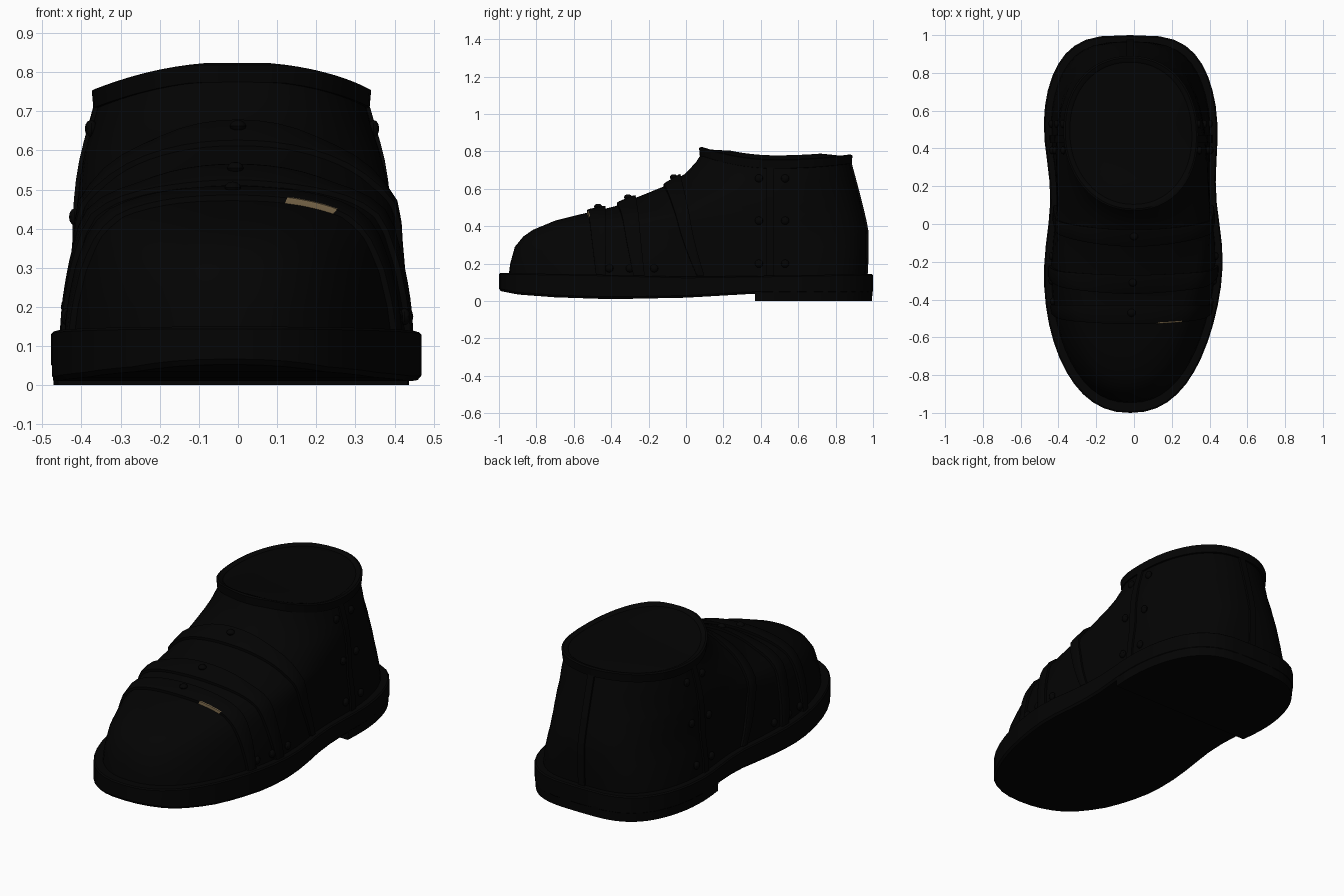
import bpy, bmesh
from math import sin, cos, pi, exp, radians
from mathutils import Vector

if "Cube" in bpy.data.objects:
    bpy.data.objects.remove(bpy.data.objects["Cube"])


def material(name, rgb):
    m = bpy.data.materials.new(name)
    m.use_nodes = True
    m.diffuse_color = (*rgb, 1)
    node = m.node_tree.nodes["Principled BSDF"]
    node.inputs["Base Color"].default_value = (*rgb, 1)
    node.inputs["Roughness"].default_value = 0.8
    return m


BLACK = material("black leather", (0.001, 0.001, 0.001))
TAN = material("tan lining", (0.17, 0.12, 0.06))


def finish(name, bm, mat=BLACK):
    bmesh.ops.remove_doubles(bm, verts=bm.verts, dist=0.0005)
    bmesh.ops.recalc_face_normals(bm, faces=bm.faces)
    me = bpy.data.meshes.new(name)
    bm.to_mesh(me)
    bm.free()
    me.materials.append(mat)
    ob = bpy.data.objects.new(name, me)
    bpy.context.collection.objects.link(ob)
    bpy.ops.object.select_all(action='DESELECT')
    ob.select_set(True)
    bpy.context.view_layer.objects.active = ob
    bpy.ops.object.shade_smooth_by_angle(angle=radians(35))


def table(rows, v):
    """Linear lookup of the remaining columns by the first one."""
    v = min(max(v, rows[0][0]), rows[-1][0])
    for a, b in zip(rows, rows[1:]):
        if v <= b[0]:
            k = (v - a[0]) / (b[0] - a[0])
            return [p + (q - p) * k for p, q in zip(a[1:], b[1:])]


# Upper shape by height: z, front y, back y, half width
UPPER = [(.12, -.95, .96, .45), (.2, -.94, .965, .445), (.29, -.915, .967, .432),
         (.345, -.87, .967, .422), (.38, -.82, .965, .419), (.43, -.7, .955, .416),
         (.465, -.56, .947, .41), (.485, -.47, .942, .404), (.505, -.38, .937, .4),
         (.531, -.3, .93, .394), (.594, -.1, .912, .377), (.641, -.006, .898, .363),
         (.688, .052, .884, .35), (.735, .09, .87, .337)]
TOP = UPPER[-1][0]


def centre(y):
    return -.021 * (1 - exp(-((y + .05) / .42) ** 2))


def outline(y, front, back, w, rise=0):
    """Half width of a foot outline at y; rise 0 is the sole, 1 the ankle."""
    c = 2 * (y - front) / (back - front) - 1
    if abs(c) > 1:
        return -1 if abs(c) > 1.0001 else 0
    n = 2.3 - .2 * rise if c < 0 else 3.4 - 1.25 * rise
    waist = 1 - .1 * (1 - rise) * exp(-((y - .17) / .3) ** 2)
    return w * waist * (1 - abs(c) ** n) ** (1 / n)


def half_width(y, z):
    if z > TOP:
        return -1
    return outline(y, *table(UPPER, z), min(1, max(0, (z - .14) / .45)))


def warp(x, y, z):
    """Lift the ankle at front and back so that the opening dips at the sides."""
    front, back, _ = table(UPPER, z)
    c = max(-1, min(1, 2 * (y - front) / (back - front) - 1))
    lift = (.065 if c < 0 else .025) * c * c
    return Vector((x, y, z + lift * max(0, (z - .5) / (TOP - .5))))


def ring(lo, hi, width, height, n=28):
    """Closed loop: left side front to back, then right side back to front."""
    ys = [lo + (hi - lo) * (1 - cos(pi * i / n)) / 2 for i in range(n + 1)]
    return ([Vector((centre(y) + width(y), y, height(y))) for y in ys] +
            [Vector((centre(y) - width(y), y, height(y))) for y in reversed(ys)])


def loft(bm, rings, caps=(True, True)):
    loops = [[bm.verts.new(p) for p in r] for r in rings]
    n = len(loops[0])
    for a, b in zip(loops, loops[1:]):
        for i in range(n):
            j = (i + 1) % n
            bm.faces.new((a[i], a[j], b[j], b[i]))
    for r, wanted in zip((loops[0], loops[-1]), caps):
        if wanted:
            for i in range(n // 2 - 1):
                bm.faces.new((r[i], r[i + 1], r[n - 2 - i], r[n - 1 - i]))


# Sole and heel block
def sole_top(y):
    return table([(-1, .15), (-.5, .142), (0, .13), (.4, .135), (1, .145)], y)[0]


def sole_bottom(y):
    return table([(-1, .055), (-.9, .035), (-.7, .02), (-.4, .01), (0, .018),
                  (.38, .04), (1, .04)], y)[0]


def sole_ring(lo, inset, height):
    return ring(lo, 1 - inset, lambda y: outline(y, -1 + inset, 1 - inset, .488 - inset), height)


bm = bmesh.new()
loft(bm, [sole_ring(-.99, .01, sole_bottom),
          sole_ring(-1, 0, lambda y: sole_bottom(y) + .012),
          sole_ring(-1, 0, lambda y: sole_top(y) - .006),
          sole_ring(-.993, .007, sole_top)])
finish("sole", bm)
bm = bmesh.new()
loft(bm, [sole_ring(.37, .006, lambda y: 0), sole_ring(.37, .002, lambda y: .06)])
finish("heel", bm)

# Upper
bm = bmesh.new()
rings = []
for z, front, back, _ in UPPER:
    r = ring(front, back, lambda y: half_width(y, z), lambda y: z, 32)
    rings.append([warp(*p) for p in r])
loft(bm, rings, (True, False))
finish("upper", bm)

# Collar around the ankle with its domed, closed top
bm = bmesh.new()
_, front, back, wide = UPPER[-1]
rings = []
for out, dz in [(0, -.028), (.016, -.026), (.02, .018), (.01, .023),
                (-.008, .02), (-.014, .016), (-.15, .044)]:
    r = ring(front - out, back + out,
             lambda y: outline(y, front - out, back + out, wide + out, 1), lambda y: TOP)
    rings.append([warp(*p) + Vector((0, 0, dz)) for p in r])
loft(bm, rings, (False, True))
finish("collar", bm)


# Straps laid over the instep
def arch_point(y, a, out):
    lo, hi = 0, .9
    for _ in range(30):
        r = (lo + hi) / 2
        if abs(r * cos(a)) < half_width(y, .13 + r * sin(a)):
            lo = r
        else:
            hi = r
    p = warp(centre(y) + lo * cos(a), y, .13 + lo * sin(a))
    return p + Vector((cos(a), 0, sin(a))) * out


def strap(name, top, base, thick, mat=BLACK, start=1, end=179, n=32):
    """top and base are the front and back y of the strap at centre and sole."""
    bm = bmesh.new()
    rows = []
    for i in range(n + 1):
        a = radians(start + (end - start) * i / n)
        f, b = [q + (p - q) * sin(a) for p, q in zip(top, base)]
        m = (b - f) * .12
        section = [(f, -.012), (f, thick * .8), (f + m, thick),
                   (b - m, thick), (b, thick * .8), (b, -.012)]
        rows.append([bm.verts.new(arch_point(y, a, out)) for y, out in section])
    for p, q in zip(rows, rows[1:]):
        for k in range(6):
            j = (k + 1) % 6
            bm.faces.new((p[k], p[j], q[j], q[k]))
    bm.faces.new(rows[0])
    bm.faces.new(rows[-1])
    finish(name, bm, mat)


strap("toe_strap", (-.53, -.43), (-.48, -.43), .018)
strap("middle_strap", (-.37, -.27), (-.28, -.22), .018)
strap("instep_strap", (-.12, -.03), (.06, .1), .018)
strap("lining_patch", (-.532, -.52), (-.482, -.47), .016, TAN, 50, 68, 8)


# Seam strips and studs
def seam(name, place):
    """place(z, across, out) gives a point on the upper near the seam."""
    bm = bmesh.new()
    rows = []
    for i in range(13):
        z = .13 + .59 * i / 12
        rows.append([bm.verts.new(place(z, across, out)) for across, out in
                     ((-.02, -.01), (-.02, .01), (.02, .01), (.02, -.01))])
    for p, q in zip(rows, rows[1:]):
        for k in range(3):
            bm.faces.new((p[k], p[k + 1], q[k + 1], q[k]))
    finish(name, bm)


def stud(name, p, scale):
    bm = bmesh.new()
    bmesh.ops.create_uvsphere(bm, u_segments=10, v_segments=6, radius=.022)
    bmesh.ops.scale(bm, vec=scale, verts=bm.verts)
    bmesh.ops.translate(bm, vec=p, verts=bm.verts)
    finish(name, bm)


seam("back_seam_strip",
     lambda z, across, out: warp(across - .02, table(UPPER, z)[1] + out, z))
for y in (-.47, -.31, -.065):
    stud("strap_stud", arch_point(y, pi / 2, .02), (1, 1, .7))

for s, side in ((1, "left"), (-1, "right")):
    def on_side(y, z, out):
        return warp(centre(y) + s * (half_width(y, z) + out), y, z)

    seam(side + "_seam_strip", lambda z, across, out: on_side(.45 + across, z, out))
    for z in (.2, .43, .655):
        for y in (.39, .53):
            stud(side + "_ankle_stud", on_side(y, z, .004), (.7, 1, 1))
    for y in (-.41, -.3, -.17):
        stud(side + "_lower_stud", on_side(y, .175, .004), (.7, 1, 1))
